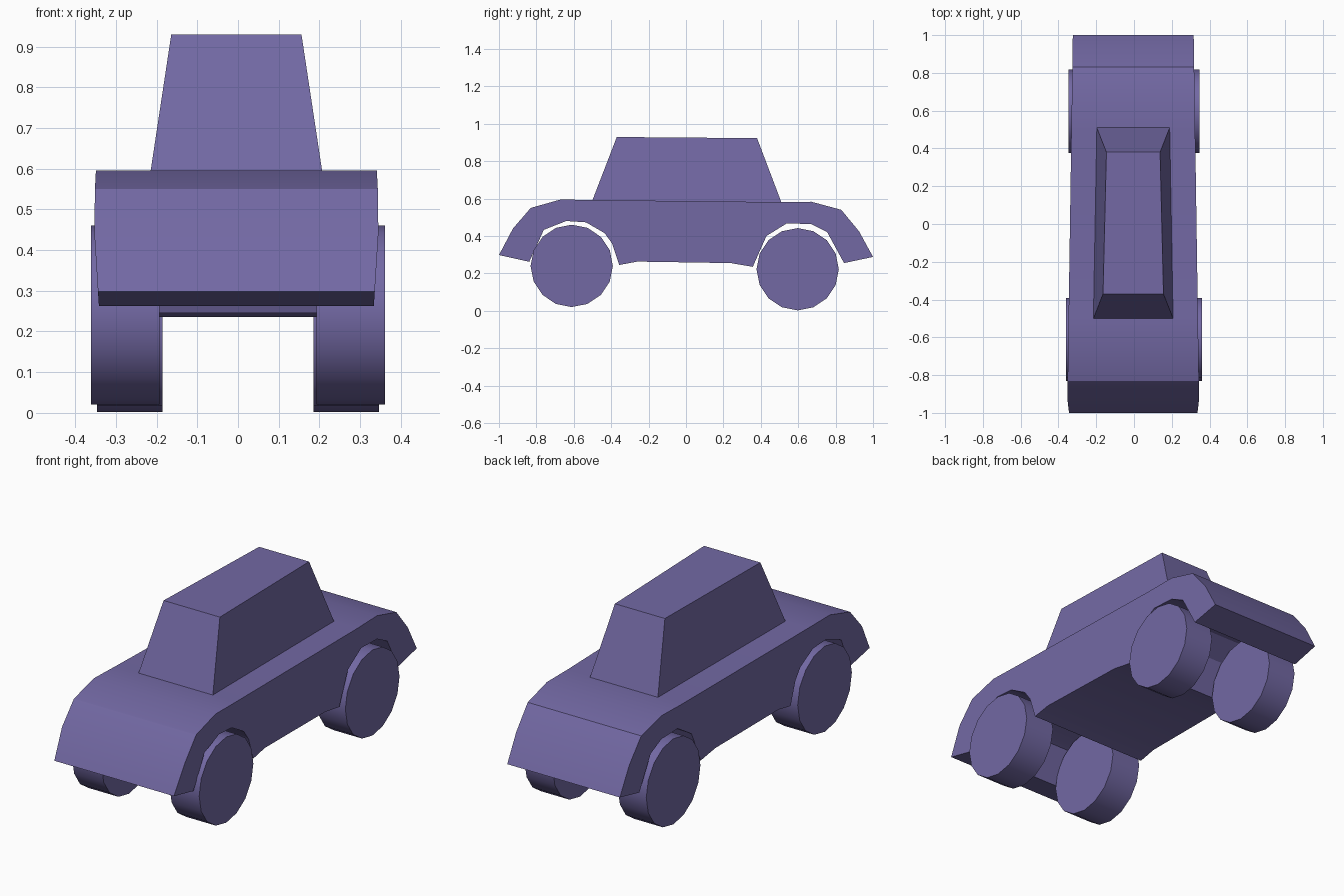
import bpy, bmesh, math
from mathutils import Matrix

if "Cube" in bpy.data.objects:
    bpy.data.objects.remove(bpy.data.objects["Cube"])

paint = bpy.data.materials.new("purple_paint")
paint.diffuse_color = (0.17, 0.14, 0.37, 1)
paint.use_nodes = True
paint.node_tree.nodes["Principled BSDF"].inputs["Base Color"].default_value = paint.diffuse_color
CX = -0.004                      # slight sideways offset of the upper car


def finish(bm, name, smooth=True):
    bmesh.ops.recalc_face_normals(bm, faces=bm.faces)
    mesh = bpy.data.meshes.new(name)
    bm.to_mesh(mesh)
    bm.free()
    mesh.materials.append(paint)
    ob = bpy.data.objects.new(name, mesh)
    bpy.context.collection.objects.link(ob)
    if smooth:
        bpy.ops.object.select_all(action='DESELECT')
        ob.select_set(True)
        bpy.context.view_layer.objects.active = ob
        bpy.ops.object.shade_smooth_by_angle(angle=math.radians(30))
    return ob


# Body: side profile (y, z) with wheel arches, extruded across x and tapering to the rear
profile = [(-1, .298), (-.925, .44), (-.83, .55), (-.67, .595), (-.5, .592),
           (.5, .581), (.67, .583), (.83, .54), (.925, .425), (1, .288),
           (.845, .255), (.755, .42), (.67, .463), (.54, .468), (.43, .40), (.357, .235),
           (.24, .255), (-.26, .263), (-.357, .245),
           (-.395, .36), (-.435, .415), (-.535, .473), (-.64, .48), (-.76, .433), (-.838, .262)]


def half_width(y, z):
    tuck = 0.01 if abs(y) > 0.8 and z < 0.32 and y < 0 else 0
    return 0.335 - 0.015 * y - tuck


bm = bmesh.new()
left, right = [[bm.verts.new((CX + s * half_width(y, z), y, z)) for y, z in profile]
               for s in (-1, 1)]
bm.faces.new(left)
bm.faces.new(right)
n = len(profile)
for i in range(n):
    j = (i + 1) % n
    bm.faces.new((left[i], left[j], right[j], right[i]))
finish(bm, "body")

# Cabin: tapered block sitting on the body
bm = bmesh.new()
bmesh.ops.create_cube(bm, size=2)
for v in bm.verts:
    sx, sy, top = v.co.x, v.co.y, v.co.z > 0
    if top:
        v.co = (CX + sx * (0.151 - 0.009 * sy), 0.005 + 0.375 * sy, 0.926 - 0.003 * sy)
    else:
        v.co = (CX + sx * (0.202 - 0.009 * sy), 0.005 + 0.505 * sy, 0.586 - 0.006 * sy)
finish(bm, "cabin", smooth=False)

# Wheels: one mirrored pair per axle
for label, y, z, inner, outer in (("front", -0.611, 0.24, 0.193, 0.361),
                                  ("rear", 0.597, 0.222, 0.185, 0.346)):
    for side, s in (("left", -1), ("right", 1)):
        bm = bmesh.new()
        bmesh.ops.create_cone(bm, cap_ends=True, segments=16, radius1=0.22, radius2=0.22,
                              depth=outer - inner,
                              matrix=Matrix.Translation((s * (inner + outer) / 2, y, z))
                              @ Matrix.Rotation(math.pi / 2, 4, 'Y'))
        finish(bm, f"{label}_{side}_wheel")
